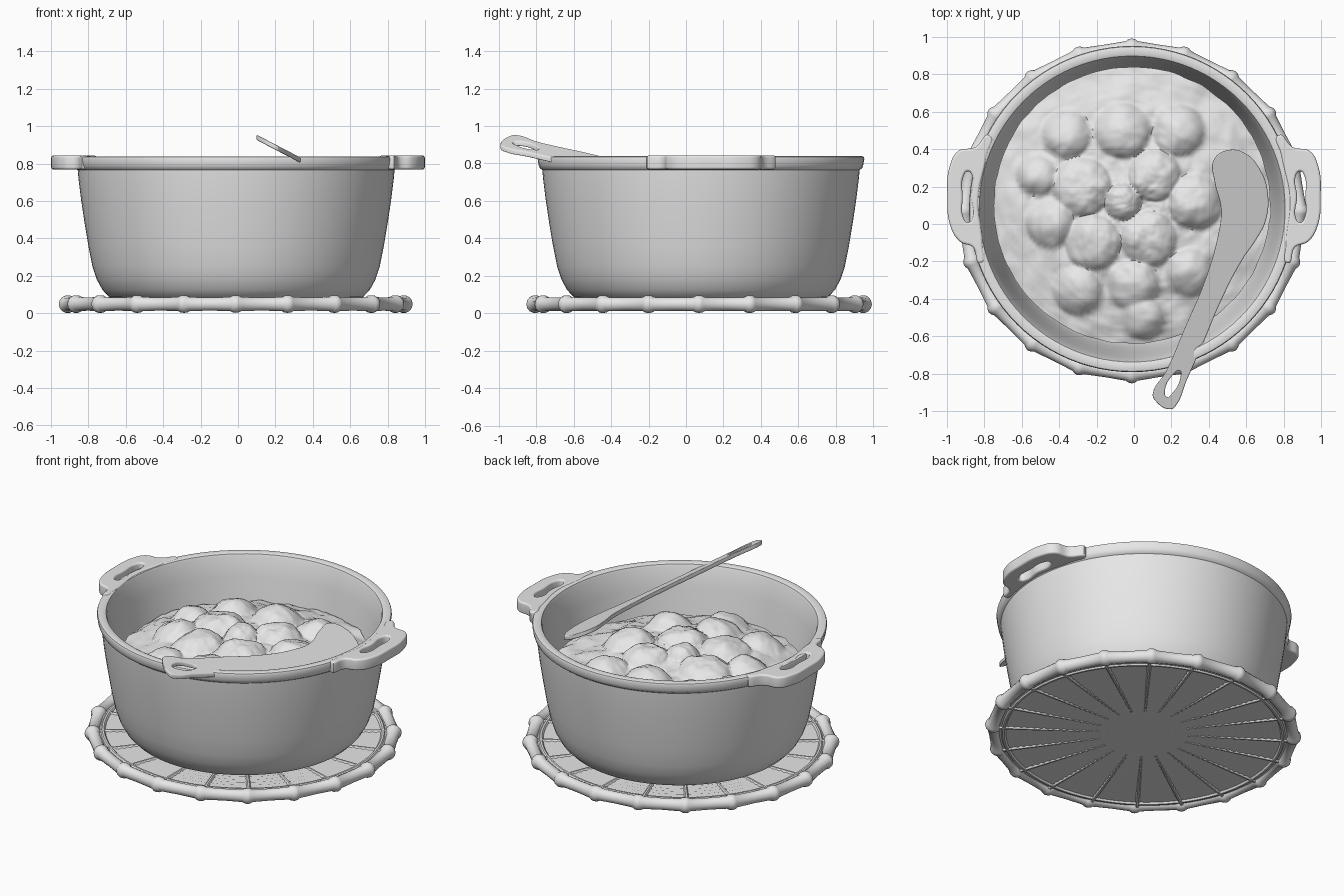
import bpy, bmesh, math, random
from mathutils import Vector, Matrix, noise

if "Cube" in bpy.data.objects:
    bpy.data.objects.remove(bpy.data.objects["Cube"])

random.seed(4)
CX, CY = -0.01, 0.08          # pot axis
grey = bpy.data.materials.new("light_grey")
grey.diffuse_color = (0.8, 0.8, 0.8, 1)
grey.use_nodes = True
grey.node_tree.nodes["Principled BSDF"].inputs["Base Color"].default_value = grey.diffuse_color


def finish(obj, angle=40):
    if not obj.data.materials:
        obj.data.materials.append(grey)
    bpy.ops.object.select_all(action='DESELECT')
    obj.select_set(True)
    bpy.context.view_layer.objects.active = obj
    bpy.ops.object.shade_smooth_by_angle(angle=math.radians(angle))
    return obj


def from_bmesh(name, bm, loc=(0, 0, 0), angle=40):
    bmesh.ops.recalc_face_normals(bm, faces=bm.faces)
    me = bpy.data.meshes.new(name)
    bm.to_mesh(me)
    bm.free()
    obj = bpy.data.objects.new(name, me)
    obj.location = loc
    bpy.context.collection.objects.link(obj)
    return finish(obj, angle)


def lathe(name, profile, steps=96, loc=(CX, CY, 0), angle=40):
    bm = bmesh.new()
    vs = [bm.verts.new((r, 0, z)) for r, z in profile]
    es = [bm.edges.new(p) for p in zip(vs, vs[1:])]
    bmesh.ops.spin(bm, geom=vs + es, cent=(0, 0, 0), axis=(0, 0, 1),
                   angle=math.tau, steps=steps, use_duplicate=False)
    bmesh.ops.remove_doubles(bm, verts=bm.verts, dist=1e-4)
    return from_bmesh(name, bm, loc, angle)


def plate(name, outline, hole, half, bevel, z_rule):
    """Rounded plate with a hole, cut from smooth outlines; z_rule(x, y) lifts it."""
    cu = bpy.data.curves.new(name, 'CURVE')
    cu.dimensions, cu.fill_mode = '2D', 'BOTH'
    cu.extrude, cu.bevel_depth, cu.bevel_resolution = half - bevel, bevel, 3
    cu.offset = -bevel
    cu.resolution_u = 6
    for pts in (outline, hole):
        sp = cu.splines.new('BEZIER')
        sp.bezier_points.add(len(pts) - 1)
        sp.use_cyclic_u = True
        for bp, (x, y) in zip(sp.bezier_points, pts):
            bp.co = (x, y, 0)
            bp.handle_left_type = bp.handle_right_type = 'AUTO'
    obj = bpy.data.objects.new(name, cu)
    bpy.context.collection.objects.link(obj)
    bpy.ops.object.select_all(action='DESELECT')
    obj.select_set(True)
    bpy.context.view_layer.objects.active = obj
    bpy.ops.object.convert(target='MESH')
    obj = bpy.context.view_layer.objects.active
    obj.name = name
    for v in obj.data.vertices:
        v.co.z += z_rule(v.co.x, v.co.y)
    return finish(obj)


# Pot: outer wall, rolled rim, inner wall and floor in one profile
lathe("pot", [
    (0, 0.07), (0.64, 0.07), (0.68, 0.088), (0.715, 0.125), (0.745, 0.18),
    (0.768, 0.25), (0.79, 0.36), (0.81, 0.48), (0.828, 0.60), (0.843, 0.72),
    (0.847, 0.765), (0.86, 0.775), (0.866, 0.79), (0.872, 0.825), (0.868, 0.836),
    (0.86, 0.839), (0.83, 0.839), (0.818, 0.834), (0.812, 0.82), (0.79, 0.70),
    (0.765, 0.52), (0.74, 0.36), (0.70, 0.22), (0.62, 0.14), (0, 0.13)])

# Side handles, mirrored left and right
grip = [(0.82, -0.21), (0.86, -0.125), (0.93, -0.095), (0.982, -0.01), (0.998, 0.15),
        (0.985, 0.31), (0.94, 0.39), (0.85, 0.41), (0.77, 0.475),
        (0.785, 0.37), (0.832, 0.13), (0.81, -0.11)]
slot = [(0.866, 0.03), (0.888, 0.008), (0.91, 0.03), (0.916, 0.145),
        (0.91, 0.26), (0.888, 0.282), (0.866, 0.26), (0.872, 0.145)]
for side, s in (("left", -1), ("right", 1)):
    plate(side + "_handle", [(s * x, y) for x, y in grip],
          [(s * x, y) for x, y in slot], 0.037, 0.012, lambda x, y: 0.806)

# Serving spoon: broad head, tapering handle with hanging slot, tilted sideways
spoon_outline = [(0.50, 0.395), (0.60, 0.375), (0.68, 0.28), (0.715, 0.17), (0.705, 0.02),
                 (0.655, -0.08), (0.58, -0.19), (0.47, -0.40), (0.36, -0.66),
                 (0.28, -0.84), (0.225, -0.97), (0.20, -0.99), (0.11, -0.94),
                 (0.10, -0.91), (0.17, -0.79), (0.27, -0.56), (0.38, -0.30),
                 (0.445, -0.08), (0.465, 0.08), (0.43, 0.23), (0.425, 0.34)]
spoon_slot = [(0.165, -0.90), (0.175, -0.925), (0.20, -0.91), (0.25, -0.81),
              (0.245, -0.785), (0.215, -0.80)]
plate("spoon", spoon_outline, spoon_slot, 0.014, 0.006,
      lambda x, y: 0.94 - 0.52 * (x - 0.1))

# Food: domed surface with rounded lumps and fine crust
lumps = [(-0.06, 0.50, 0.15), (0.11, 0.26, 0.14), (-0.28, 0.20, 0.16), (-0.22, -0.10, 0.15),
         (0.08, -0.08, 0.15), (0.0, -0.33, 0.14), (0.33, 0.12, 0.15), (0.05, -0.50, 0.12),
         (-0.45, 0.0, 0.13), (-0.36, 0.48, 0.13), (0.24, 0.50, 0.14), (-0.3, -0.36, 0.13),
         (0.30, -0.26, 0.13), (-0.52, 0.26, 0.11), (-0.06, 0.12, 0.10)]


def food_height(x, y, r):
    z = 0.55 + 0.10 * (1 - (r / 0.745) ** 2)
    bump = 0
    for lx, ly, lr in lumps:
        d2 = ((x - lx) ** 2 + (y - ly) ** 2) / lr ** 2
        if d2 < 1:
            bump = max(bump, 0.075 * (1 - d2) ** 0.7)
    p = Vector((x, y, 0.3))
    return z + bump + 0.018 * noise.noise(p * 7) + 0.010 * noise.noise(p * 18) \
        + 0.005 * noise.noise(p * 40)


bm = bmesh.new()
rings, segs = 60, 144
prev = [bm.verts.new((-0.01, 0.10, food_height(-0.01, 0.10, 0)))]
for i in range(1, rings + 2):
    r = 0.74 * min(i, rings) / rings
    ring = []
    for j in range(segs):
        a = math.tau * j / segs
        wob = r + (0.006 * noise.noise(Vector((math.cos(a), math.sin(a), 0)) * 9) if r > 0.7 else 0)
        x, y = -0.01 + wob * math.cos(a), 0.10 + wob * math.sin(a)
        z = food_height(x, y, r) if i <= rings else 0.46
        ring.append(bm.verts.new((x, y, z)))
    for j in range(segs):
        k = (j + 1) % segs
        if len(prev) == 1:
            bm.faces.new((prev[0], ring[j], ring[k]))
        else:
            bm.faces.new((prev[j], ring[j], ring[k], prev[k]))
    prev = ring
bm.faces.new(prev)
from_bmesh("food", bm, angle=60)

# Trivet mat: fine woven rings on both faces
N = 20
MAT = (-0.012, 0.07, 0)
n = 44
top = [(0.87 * i / n, 0.058 + 0.005 * (i % 2)) for i in range(n + 1)]
low = [(0.87 * i / n, 0.030 - 0.005 * (i % 2)) for i in range(n, -1, -1)]
mat = lathe("woven_mat", top + low, 80, MAT, 60)
mat.scale.y = 0.975

# Trivet edge: straight cane lengths joined by thicker nodes
bm = bmesh.new()
loops = []
R = 0.898
for i in range(N):
    a, b = (Vector((R * math.cos(t), R * math.sin(t), 0.049)) for t in
            (math.tau * i / N, math.tau * (i + 1) / N))
    for t, rad in ((0, 0.048), (0.06, 0.046), (0.11, 0.038), (0.5, 0.036),
                   (0.89, 0.038), (0.94, 0.046)):
        p = a.lerp(b, t)
        out = Vector((p.x, p.y, 0)).normalized()
        loops.append([bm.verts.new(p + rad * (out * math.cos(q) + Vector((0, 0, math.sin(q)))))
                      for q in (math.tau * k / 14 for k in range(14))])
for A, B in zip(loops, loops[1:] + loops[:1]):
    for k in range(14):
        m = (k + 1) % 14
        bm.faces.new((A[k], B[k], B[m], A[m]))
edge = from_bmesh("cane_edge", bm, MAT, 35)
edge.scale.y = 0.975

# Trivet spokes running from the centre to each node
bm = bmesh.new()
for i in range(N):
    rot = Matrix.Rotation(math.tau * i / N + random.uniform(-0.02, 0.02), 4, 'Z')
    m = (rot @ Matrix.Translation((0.58, 0, 0.044)) @ Matrix.Rotation(math.pi / 2, 4, 'Y')
         @ Matrix.Diagonal((1.6, 1, 1, 1)))
    bmesh.ops.create_cone(bm, cap_ends=True, segments=10, radius1=0.012, radius2=0.018,
                          depth=0.62, matrix=m)
spokes = from_bmesh("spokes", bm, MAT)
spokes.scale.y = 0.975

# Thin binding hoop just inside the edge
hoop = lathe("binding_hoop", [(0.835 + 0.018 * math.cos(q), 0.044 + 0.028 * math.sin(q))
                              for q in (math.tau * k / 10 for k in range(11))], 80, MAT)
hoop.scale.y = 0.975
